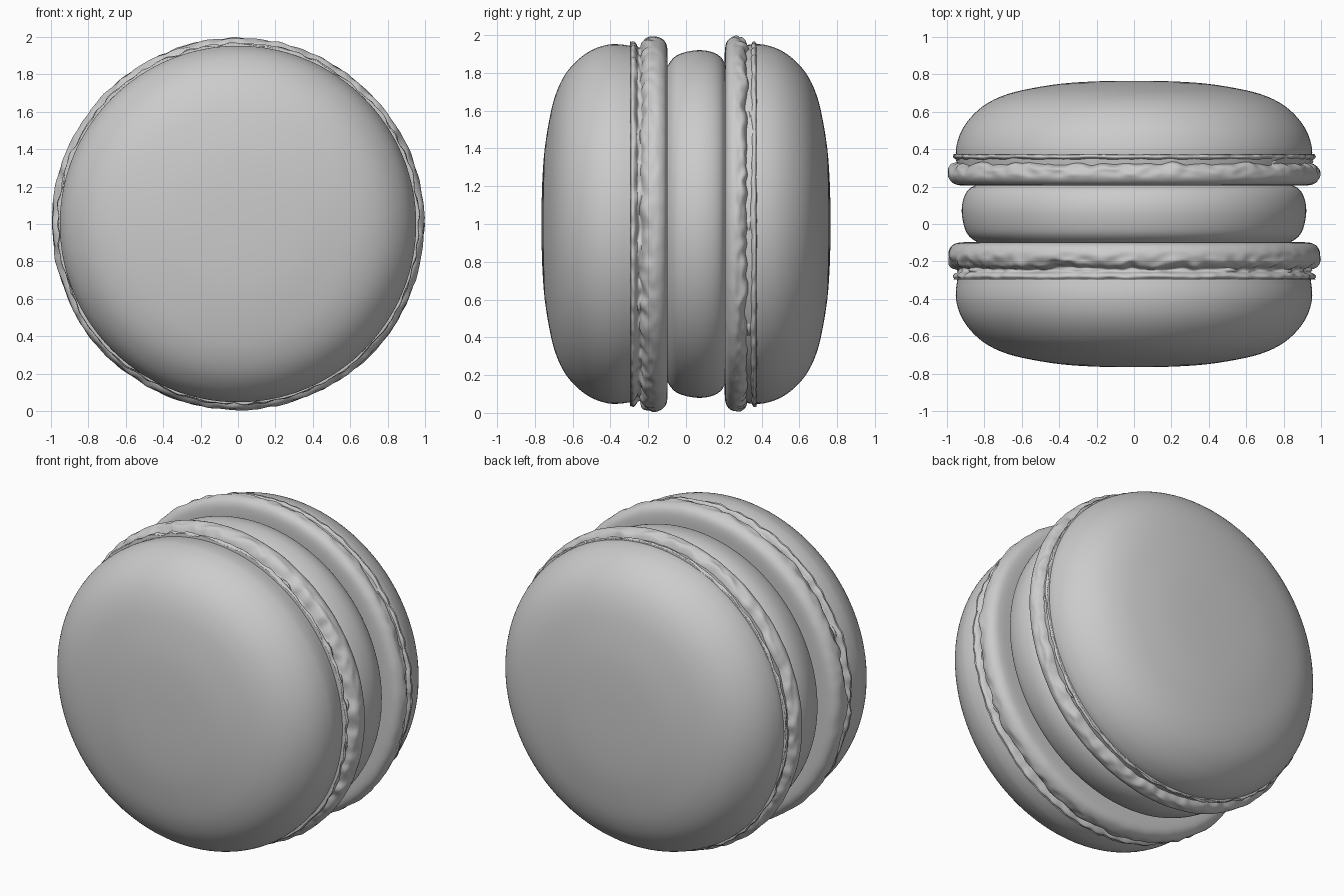
import bpy, bmesh, math
from mathutils import Vector, noise

if "Cube" in bpy.data.objects:
    bpy.data.objects.remove(bpy.data.objects["Cube"])

CENTRE_Z = 1.0


def spline(pts, steps):
    """Smooth curve through the profile points."""
    out = []
    for i in range(len(pts) - 1):
        p = [Vector(pts[min(max(k, 0), len(pts) - 1)]) for k in (i - 1, i, i + 1, i + 2)]
        for s in range(steps):
            t = s / steps
            out.append(0.5 * (2 * p[1] + (p[2] - p[0]) * t
                              + (2 * p[0] - 5 * p[1] + 4 * p[2] - p[3]) * t * t
                              + (3 * p[1] - p[0] - 3 * p[2] + p[3]) * t ** 3))
    return out + [Vector(pts[-1])]


def lathe(name, profile, segs, place):
    """Revolve (radius, depth) points about y; place() gives the final radius and y."""
    bm = bmesh.new()
    rings = []
    for r, d in profile:
        ring = []
        for i in range(segs):
            a = 2 * math.pi * i / segs
            rr, y = place(r, d, a)
            ring.append(bm.verts.new((rr * math.cos(a), y, CENTRE_Z + rr * math.sin(a))))
        rings.append(ring)
    for a, b in zip(rings, rings[1:]):
        for i in range(segs):
            j = (i + 1) % segs
            bm.faces.new((a[i], a[j], b[j], b[i]))
    bm.faces.new(rings[0])
    bm.faces.new(rings[-1])
    bmesh.ops.recalc_face_normals(bm, faces=bm.faces)
    mesh = bpy.data.meshes.new(name)
    bm.to_mesh(mesh)
    bm.free()
    mesh.shade_smooth()
    ob = bpy.data.objects.new(name, mesh)
    bpy.context.collection.objects.link(ob)
    return ob


def ruffle(y0, side, squash, seed):
    """Foot deformation: wavy lip, broken groove and small lumps."""
    def place(r, d, a):
        p = Vector((math.cos(a), math.sin(a), 0))
        off = Vector((seed, 0, 0))
        lip = math.exp(-((d - 0.125) / 0.025) ** 2)
        rim = min(max((r - 0.85) / 0.08, 0), 1)
        wave = noise.noise(p * 7 + off) * 0.6 + noise.noise(p * 15 + off) * 0.5
        lump = noise.noise(p * 13 + off + Vector((0, 0, d * 22)))
        slow = noise.noise(p * 1.7 + off)
        outer = min(max((d - 0.05) / 0.05, 0), 1)
        d2 = d + 0.028 * wave * lip * rim
        groove = math.exp(-((d - 0.15) / 0.012) ** 2)
        r2 = r + rim * (0.012 * lump * (0.2 + outer) + 0.006 * slow) \
            + rim * 0.05 * groove * noise.noise(p * 9 + off + Vector((5, 3, 1)))
        return min(r2, 1.0), y0 + side * d2 * squash
    return place


# Domed shells, front and back
dome = [(0.01, 0.765), (0.2, 0.762), (0.4, 0.748), (0.6, 0.714), (0.72, 0.677),
        (0.81, 0.627), (0.88, 0.56), (0.925, 0.49), (0.948, 0.42), (0.952, 0.37),
        (0.947, 0.32), (0.935, 0.28), (0.88, 0.265), (0.6, 0.265)]
lathe("front_shell", spline(dome, 4), 128, lambda r, d, a: (r, -d))
lathe("back_shell", spline(dome, 4), 128, lambda r, d, a: (r, d))

# Ruffled feet: smooth roll, groove and thin ridge
foot = [(0.5, 0), (0.82, 0), (0.92, 0.001), (0.962, 0.012), (0.984, 0.035),
        (0.993, 0.065), (0.988, 0.1), (0.975, 0.122), (0.955, 0.134), (0.93, 0.143),
        (0.932, 0.158), (0.952, 0.167), (0.965, 0.18), (0.958, 0.194), (0.93, 0.2),
        (0.6, 0.2)]
lathe("front_foot", spline(foot, 4), 400, ruffle(-0.097, -1, 1.0, 3.7))
lathe("back_foot", spline(foot, 4), 400, ruffle(0.205, 1, 0.85, 21.3))

# Filling disc with a bulging rim
fill = [(0.4, -0.115), (0.78, -0.115), (0.84, -0.095), (0.885, -0.06), (0.908, -0.01),
        (0.92, 0.06), (0.915, 0.12), (0.895, 0.17), (0.86, 0.2), (0.78, 0.22), (0.4, 0.22)]
lathe("filling", spline(fill, 4), 128, lambda r, d, a: (r, d))
